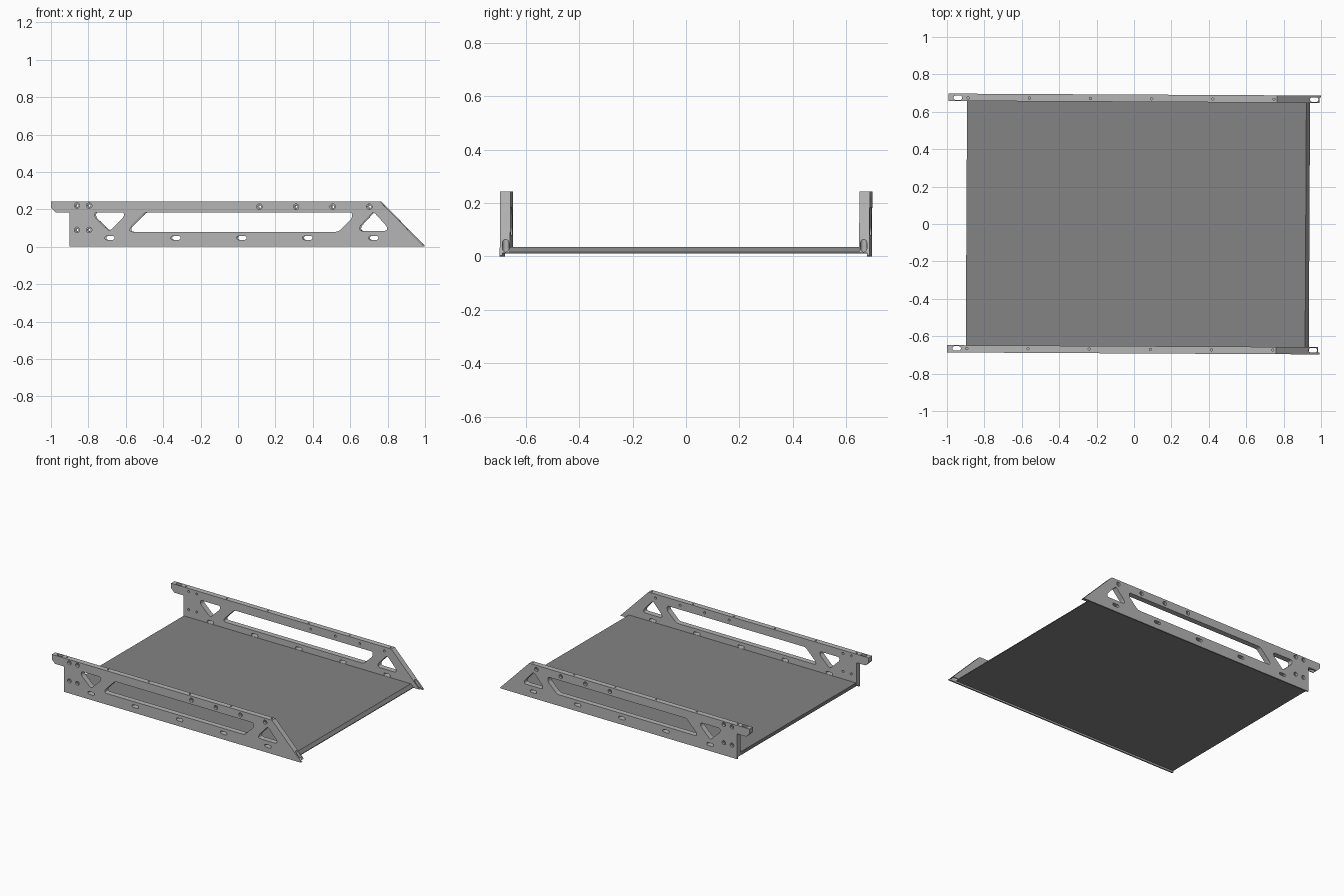
import bpy, bmesh, math
from mathutils import Vector, Matrix

if "Cube" in bpy.data.objects:
    bpy.data.objects.remove(bpy.data.objects["Cube"])

OUT, INN = 0.692, 0.653        # outer and inner y of a rail
MID = 0.670                    # y of the vertical holes
TOP = 0.243
YAW = Matrix.Rotation(math.radians(-0.3), 4, 'Z')
X, Y, Z = (1, 0, 0), (0, 1, 0), (0, 0, 1)


def slot(cx, cy, half_len, r, n=8):
    """Rounded slot along the first axis; half_len == r gives a round hole."""
    pts = []
    for side, start in ((1, -90), (-1, 90)):
        for i in range(n if half_len == r else n + 1):
            a = math.radians(start + 180 * i / n)
            pts.append((cx + side * (half_len - r) + r * math.cos(a), cy + r * math.sin(a)))
    return pts


def rounded(pts, r, n=4):
    """Polygon with softened corners."""
    out = []
    for i, p in enumerate(pts):
        p, a, b = Vector(p), Vector(pts[i - 1]), Vector(pts[(i + 1) % len(pts)])
        s = p + (a - p).normalized() * min(r, (a - p).length * 0.45)
        e = p + (b - p).normalized() * min(r, (b - p).length * 0.45)
        for k in range(n + 1):
            t = k / n
            out.append(tuple(s * (1 - t) ** 2 + p * 2 * t * (1 - t) + e * t * t))
    return out


def plate(name, loops, origin, u, v, thick):
    """Slab from closed loops (inner loops become holes) on the plane origin + u, v."""
    cu = bpy.data.curves.new(name, 'CURVE')
    cu.dimensions, cu.fill_mode, cu.extrude = '2D', 'BOTH', thick / 2
    for loop in loops:
        sp = cu.splines.new('POLY')
        sp.points.add(len(loop) - 1)
        for pt, c in zip(sp.points, loop):
            pt.co = (c[0], c[1], 0, 1)
        sp.use_cyclic_u, sp.use_smooth = True, False
    tmp = bpy.data.objects.new(name + "_curve", cu)
    bpy.context.collection.objects.link(tmp)
    dg = bpy.context.evaluated_depsgraph_get()
    me = bpy.data.meshes.new_from_object(tmp.evaluated_get(dg))
    bpy.data.objects.remove(tmp)
    u, v = Vector(u), Vector(v)
    m = Matrix((u, v, u.cross(v))).transposed().to_4x4()
    me.transform(Matrix.Translation(origin) @ m)
    bm = bmesh.new()
    bm.from_mesh(me)
    bmesh.ops.remove_doubles(bm, verts=bm.verts, dist=1e-5)
    bmesh.ops.recalc_face_normals(bm, faces=bm.faces)
    bm.to_mesh(me)
    bm.free()
    ob = bpy.data.objects.new(name, me)
    bpy.context.collection.objects.link(ob)
    return ob


def cut(target, cutter):
    """Subtract the cutter and discard it."""
    md = target.modifiers.new("cut", 'BOOLEAN')
    md.operation, md.solver, md.object = 'DIFFERENCE', 'EXACT', cutter
    dg = bpy.context.evaluated_depsgraph_get()
    me = bpy.data.meshes.new_from_object(target.evaluated_get(dg))
    target.modifiers.clear()
    target.data = me
    bpy.data.objects.remove(cutter)


def grey(ob, value):
    mat = bpy.data.materials.new(ob.name + "_grey")
    mat.diffuse_color = (value, value, value, 1)
    mat.use_nodes = True
    mat.node_tree.nodes["Principled BSDF"].inputs["Base Color"].default_value = mat.diffuse_color
    ob.data.materials.clear()
    ob.data.materials.append(mat)


# Side rail: thick bar with windows, bolt holes and bottom slots
outline = [(-0.996, TOP), (-0.996, 0.207), (-0.97, 0.182), (-0.898, 0.182), (-0.898, 0),
           (0.992, 0), (0.996, 0.004), (0.762, TOP)]
windows = [
    [(-0.762, 0.184), (-0.606, 0.184), (-0.606, 0.16), (-0.684, 0.083), (-0.762, 0.157)],
    [(-0.492, 0.184), (0.613, 0.184), (0.613, 0.151), (0.54, 0.08), (-0.574, 0.08), (-0.574, 0.1)],
    [(0.728, 0.187), (0.8, 0.108), (0.8, 0.085), (0.655, 0.085), (0.655, 0.108)],
]
bolts = [(x, z) for x in (-0.857, -0.792) for z in (0.22, 0.09)]
bolts += [(0.118 + 0.196 * i, 0.214) for i in range(4)]
holes = [rounded(w, 0.014) for w in windows]
holes += [slot(x, z, 0.008, 0.008) for x, z in bolts]
holes += [slot(-0.682 + 0.3525 * i, 0.047, 0.026, 0.01) for i in range(5)]
rail = plate("side_rails", [outline] + holes, (0, (OUT + INN) / 2, 0), X, Z, OUT - INN)

# Counterbores on the outer face
cut(rail, plate("bore_cutter", [slot(x, z, 0.0145, 0.0145) for x, z in bolts],
                (0, OUT, 0), X, Z, 0.03))
# Vertical mounting slots at both ends
cut(rail, plate("slot_cutter", [slot(-0.945, MID, 0.023, 0.012), slot(0.96, MID, 0.023, 0.012)],
                (0, 0, 0.1), X, Y, 0.4))
# Small blind holes along the top
cut(rail, plate("pin_cutter", [slot(-0.89 + 0.327 * i, MID, 0.006, 0.006) for i in range(6)],
                (0, 0, TOP), X, Y, 0.05))
# Step underneath that receives the floor
cut(rail, plate("step_cutter", [[(0.6, -0.1), (OUT - 0.010, -0.1), (OUT - 0.010, 0.0125), (0.6, 0.0125)]],
                (0, 0, 0), Y, Z, 3))
rail.matrix_world = YAW
md = rail.modifiers.new("other_side", 'MIRROR')
md.use_axis = (False, True, False)
md.use_mirror_merge = False
grey(rail, 0.46)

# Floor panel with a slanted front edge
floor = plate("floor_panel",
              [[(-0.896, 0.0115), (0.938, 0.0115), (0.938, 0.016), (0.918, 0.036), (-0.896, 0.036)]],
              (0, 0, 0), X, Z, 2 * (OUT - 0.0105))
floor.matrix_world = YAW
grey(floor, 0.23)
